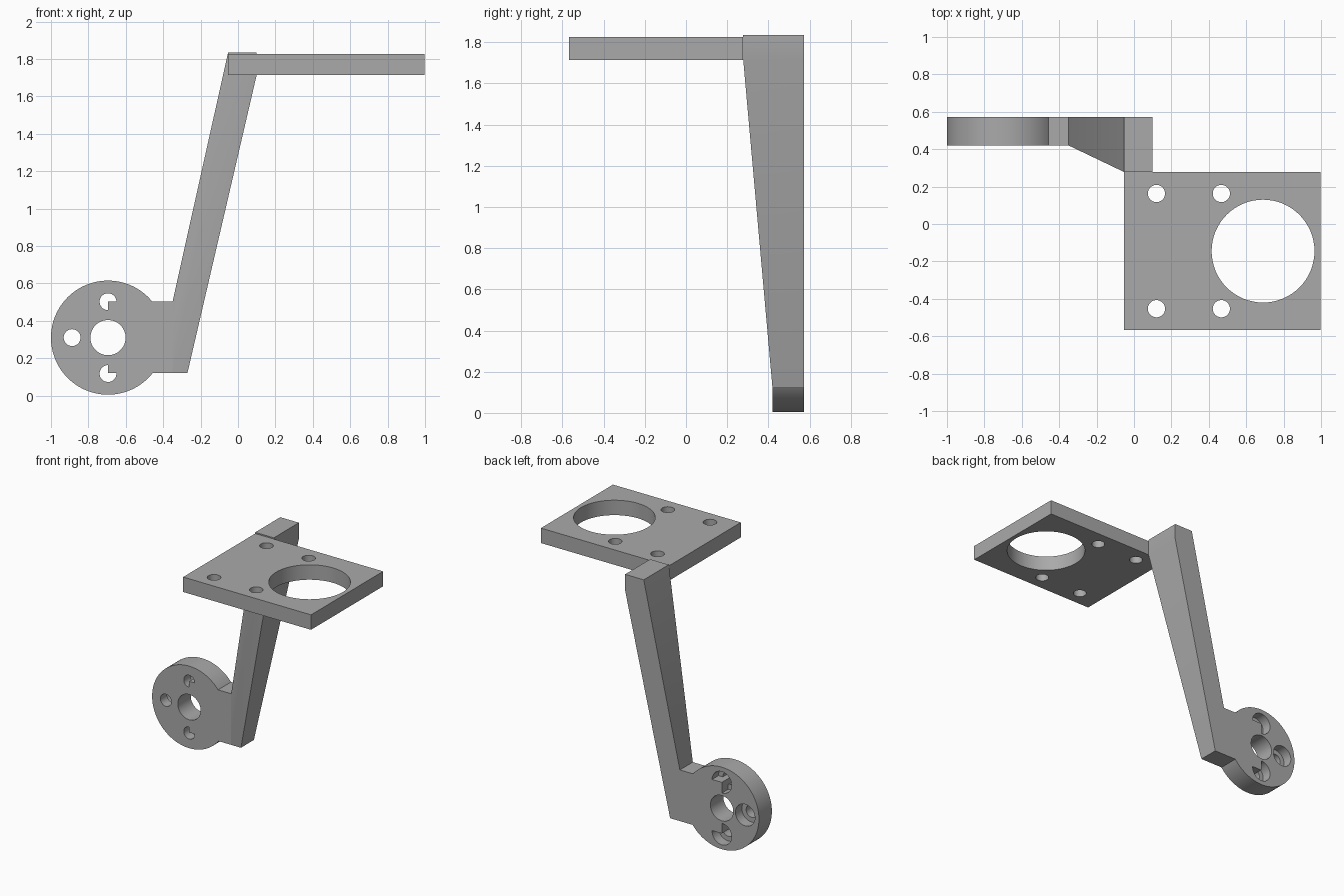
import bpy, bmesh
from math import radians
from itertools import product
from mathutils import Matrix, Vector

cube = bpy.data.objects.get("Cube")
if cube:
    bpy.data.objects.remove(cube, do_unlink=True)

grey = bpy.data.materials.new("plain_grey")
grey.use_nodes = True
colour = (0.40, 0.40, 0.40, 1)
grey.diffuse_color = colour
grey.node_tree.nodes["Principled BSDF"].inputs["Base Color"].default_value = colour


def make(name, bm):
    bmesh.ops.recalc_face_normals(bm, faces=bm.faces)
    mesh = bpy.data.meshes.new(name)
    bm.to_mesh(mesh)
    bm.free()
    mesh.materials.append(grey)
    obj = bpy.data.objects.new(name, mesh)
    bpy.context.collection.objects.link(obj)
    return obj


def corners(lo, hi):
    return list(product(*zip(lo, hi)))


def hull(name, points):
    bm = bmesh.new()
    for p in points:
        bm.verts.new(p)
    bmesh.ops.convex_hull(bm, input=bm.verts)
    bmesh.ops.dissolve_limit(bm, angle_limit=radians(0.5), verts=bm.verts, edges=bm.edges)
    return make(name, bm)


def cylinder(name, start, end, radius, sides=64):
    start, end = Vector(start), Vector(end)
    axis = end - start
    turn = Vector((0, 0, 1)).rotation_difference(axis).to_matrix().to_4x4()
    bm = bmesh.new()
    bmesh.ops.create_cone(bm, cap_ends=True, segments=sides, radius1=radius, radius2=radius,
                          depth=axis.length, matrix=Matrix.Translation((start + end) / 2) @ turn)
    return make(name, bm)


def combine(obj, tool, operation):
    # Apply a boolean and discard the tool
    tool.hide_render = True
    mod = obj.modifiers.new("bool", 'BOOLEAN')
    mod.operation, mod.object, mod.solver = operation, tool, 'EXACT'
    bpy.ops.object.select_all(action='DESELECT')
    bpy.context.view_layer.objects.active = obj
    obj.select_set(True)
    bpy.ops.object.modifier_apply(modifier=mod.name)
    bpy.data.objects.remove(tool, do_unlink=True)


# Foot disc with three counterbored screw holes
front, back = 0.42, 0.572
cx, cz = -0.695, 0.31
foot = cylinder("foot_disc", (cx, front, cz), (cx, back, cz), 0.305, 128)
for dx, dz in ((-0.192, 0), (0, 0.192), (0, -0.192)):
    x, z = cx + dx, cz + dz
    combine(foot, cylinder("screw_hole", (x, front - 0.1, z), (x, back + 0.1, z), 0.045, 48), 'DIFFERENCE')
    combine(foot, cylinder("counterbore", (x, back - 0.075, z), (x, back + 0.1, z), 0.08, 48), 'DIFFERENCE')

# Neck block joining the foot to the arm, then the centre bore through both
low, high = cz - 0.188, cz + 0.192
combine(foot, hull("neck", corners((cx, front, low), (-0.35, back, high))), 'UNION')
combine(foot, cylinder("bore", (cx, front - 0.1, cz), (cx, back + 0.1, cz), 0.094), 'DIFFERENCE')

# Slanted arm that widens forward to the top
edge = 0.278
arm = hull("arm", corners((-0.35, front, low), (-0.27, back, high))
           + corners((-0.053, edge, 1.715), (0.1, back, 1.835)))

# Mounting plate with one large opening and four screw holes
bottom, top = 1.715, 1.826
plate = hull("mounting_plate", corners((-0.053, -0.568, bottom), (0.998, edge, top)))
holes = [(0.69, -0.145, 0.275)] + [(x, y, 0.046) for x in (0.12, 0.467) for y in (0.163, -0.453)]
for x, y, r in holes:
    combine(plate, cylinder("opening", (x, y, bottom - 0.1), (x, y, top + 0.1), r), 'DIFFERENCE')

for obj in (foot, arm, plate):
    bpy.ops.object.select_all(action='DESELECT')
    bpy.context.view_layer.objects.active = obj
    obj.select_set(True)
    bpy.ops.object.shade_smooth_by_angle(angle=radians(30))
